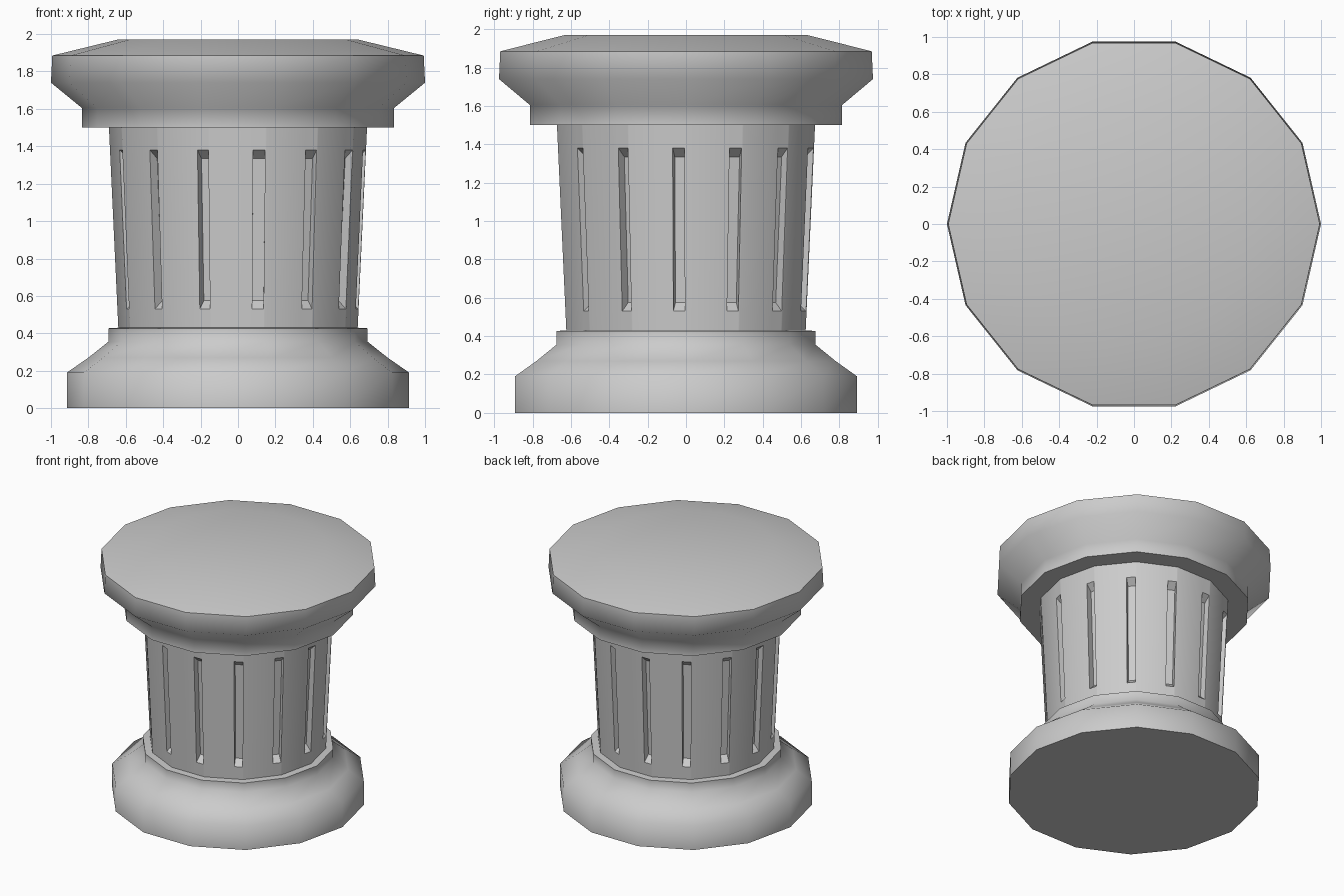
import bpy, bmesh
from math import pi, sin, cos, radians
from mathutils import Vector

if "Cube" in bpy.data.objects:
    bpy.data.objects.remove(bpy.data.objects["Cube"])

SIDES = 14


def ring_point(r, z, i):
    a = 2 * pi * i / SIDES
    return Vector((r * cos(a), r * sin(a), z))


def finish(name, bm, angle):
    bmesh.ops.remove_doubles(bm, verts=bm.verts, dist=1e-4)
    mesh = bpy.data.meshes.new(name)
    bm.to_mesh(mesh)
    bm.free()
    obj = bpy.data.objects.new(name, mesh)
    bpy.context.collection.objects.link(obj)
    bpy.context.view_layer.objects.active = obj
    obj.select_set(True)
    bpy.ops.object.shade_smooth_by_angle(angle=radians(angle))
    obj.select_set(False)
    return obj


def turned(name, profile, cap):
    """Revolve (r, z) points, listed bottom to top; cap the first or last ring."""
    bm = bmesh.new()
    rings = [[bm.verts.new(ring_point(r, z, i)) for i in range(SIDES)] for r, z in profile]
    for lo, hi in zip(rings, rings[1:]):
        for i in range(SIDES):
            j = (i + 1) % SIDES
            bm.faces.new((lo[i], lo[j], hi[j], hi[i]))
    bm.faces.new(rings[0][::-1] if cap == "bottom" else rings[-1])
    return finish(name, bm, 65)


# Base and capital mouldings
turned("base", [(0.915, 0), (0.915, 0.19), (0.80, 0.27), (0.693, 0.355),
                (0.693, 0.427), (0.64, 0.43)], "bottom")
turned("capital", [(0.69, 1.5), (0.835, 1.5), (0.835, 1.605), (1.0, 1.74),
                   (0.993, 1.885), (0.645, 1.97)], "top")

# Tapered shaft: each side is a 3x3 grid whose middle cell is a recessed slot
R0, Z0, R1, Z1 = 0.64, 0.43, 0.69, 1.5
US = (0, 0.765, 0.977, 1)
VS = [(z - Z0) / (Z1 - Z0) for z in (Z0, 0.53, 1.38, Z1)]
DEPTH, SLOPE = 0.05, 0.045
bm = bmesh.new()
for i in range(SIDES):
    lo = [ring_point(R0, Z0, i + k) for k in (0, 1)]
    hi = [ring_point(R1, Z1, i + k) for k in (0, 1)]
    grid = [[bm.verts.new(lo[0].lerp(lo[1], u).lerp(hi[0].lerp(hi[1], u), v)) for u in US]
            for v in VS]
    mid = 2 * pi * (i + 0.5) / SIDES
    inward = Vector((-cos(mid), -sin(mid), 0)) * DEPTH
    for r in range(3):
        for c in range(3):
            cell = [grid[r][c], grid[r][c + 1], grid[r + 1][c + 1], grid[r + 1][c]]
            if (r, c) != (1, 1):
                bm.faces.new(cell)
                continue
            floor = [bm.verts.new(p.co + inward + Vector((0, 0, SLOPE if k < 2 else -SLOPE)))
                     for k, p in enumerate(cell)]
            bm.faces.new(floor)
            for k in range(4):
                n = (k + 1) % 4
                bm.faces.new((cell[k], cell[n], floor[n], floor[k]))
finish("fluted_shaft", bm, 30)
